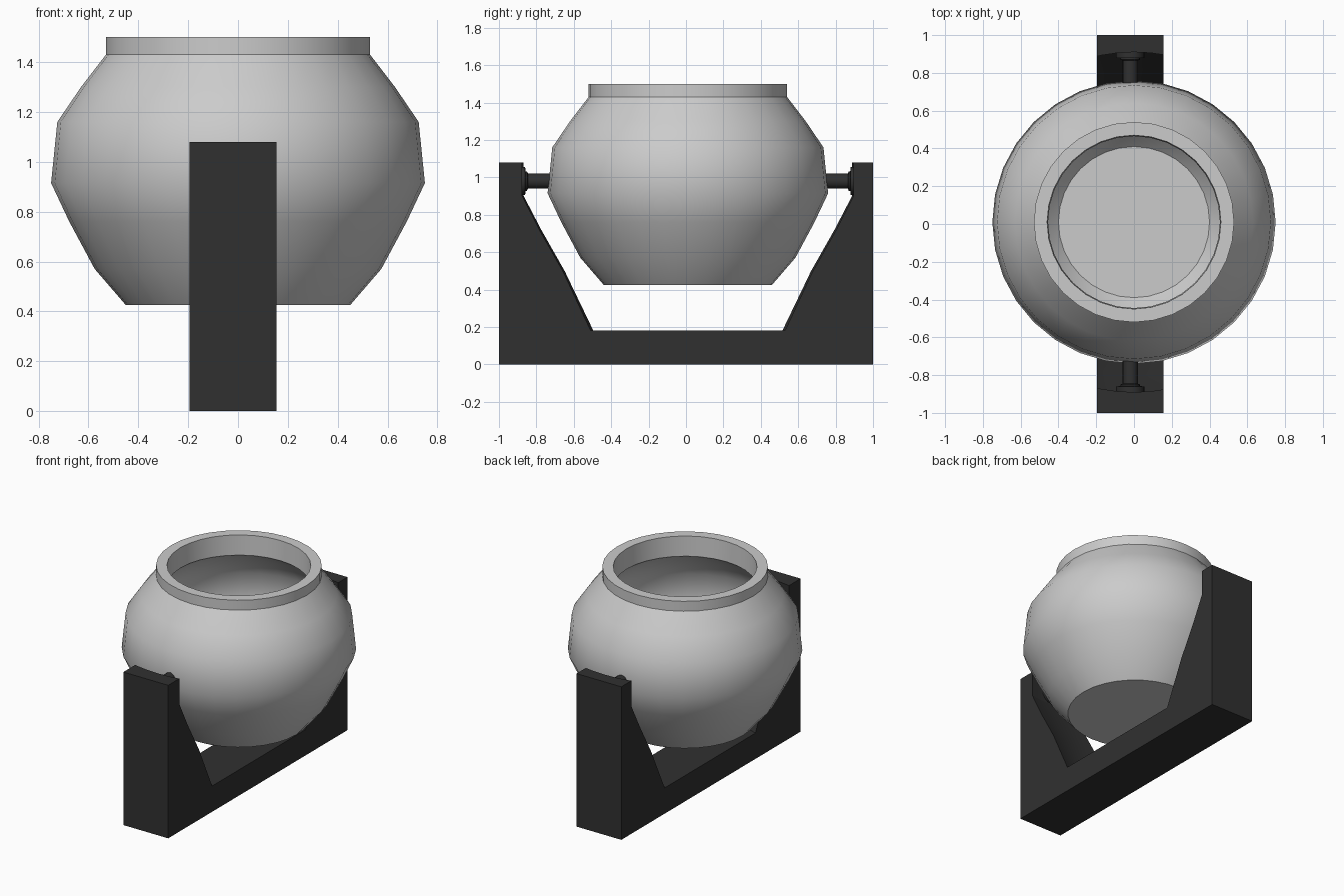
import bpy, bmesh, math
from mathutils import Matrix

if "Cube" in bpy.data.objects:
    bpy.data.objects.remove(bpy.data.objects["Cube"])

CY = 0.01  # the pot sits very slightly off centre

dark = bpy.data.materials.new("dark_metal")
dark.diffuse_color = (0.03, 0.03, 0.03, 1)
dark.use_nodes = True
dark.node_tree.nodes["Principled BSDF"].inputs["Base Color"].default_value = dark.diffuse_color


def lathe(name, profile, seg, matrix, smooth=None, mat=None):
    """Revolve (radius, height) points around z; profile ends are capped."""
    bm = bmesh.new()
    rings = []
    for r, z in profile:
        rings.append([bm.verts.new((r * math.cos(a), r * math.sin(a), z))
                      for a in (2 * math.pi * i / seg for i in range(seg))])
    for lo, hi in zip(rings, rings[1:]):
        for i in range(seg):
            j = (i + 1) % seg
            bm.faces.new((lo[i], lo[j], hi[j], hi[i]))
    bm.faces.new(rings[0][::-1])
    bm.faces.new(rings[-1])
    bm.transform(matrix)
    bmesh.ops.recalc_face_normals(bm, faces=bm.faces)
    me = bpy.data.meshes.new(name)
    bm.to_mesh(me)
    bm.free()
    ob = bpy.data.objects.new(name, me)
    bpy.context.collection.objects.link(ob)
    if mat:
        me.materials.append(mat)
    if smooth:
        shade(ob, smooth)
    return ob


def shade(ob, degrees):
    bpy.ops.object.select_all(action='DESELECT')
    ob.select_set(True)
    bpy.context.view_layer.objects.active = ob
    bpy.ops.object.shade_smooth_by_angle(angle=math.radians(degrees))


# Pot: outer wall up, over the rim, down the inside to the floor
pot = [(0.45, 0.425), (0.575, 0.57), (0.677, 0.76), (0.75, 0.915),
       (0.725, 1.16), (0.63, 1.30), (0.53, 1.43), (0.53, 1.50),
       (0.46, 1.50), (0.455, 1.36), (0.57, 1.27), (0.66, 1.14),
       (0.685, 0.925), (0.615, 0.78), (0.52, 0.61), (0.40, 0.485)]
lathe("pot", pot, 32, Matrix.Translation((0, CY, 0)), 36)

# Cradle: solid block hollowed by a revolved bowl shape
bpy.ops.mesh.primitive_cube_add(size=1, location=(-0.02, 0, 0.54))
cradle = bpy.context.object
cradle.name = "cradle"
cradle.scale = (0.35, 2, 1.08)
bpy.ops.object.transform_apply(location=True, scale=True)
cradle.data.materials.append(dark)
bowl = [(0.543, 0.182), (0.685, 0.495), (0.809, 0.72), (0.90, 0.90), (0.90, 1.3)]
cutter = lathe("bowl_cutter", bowl, 64, Matrix.Translation((0, CY, 0)), mat=dark)
cutter.hide_render = True
mod = cradle.modifiers.new("hollow", 'BOOLEAN')
mod.operation = 'DIFFERENCE'
mod.solver = 'EXACT'
mod.object = cutter
bpy.context.view_layer.objects.active = cradle
bpy.ops.object.modifier_apply(modifier="hollow")
bpy.data.objects.remove(cutter)
shade(cradle, 20)

# Pivot pins with stepped flanges, one on each side
pin = [(0.04, 0.70), (0.04, 0.855), (0.052, 0.86), (0.052, 0.868),
       (0.075, 0.87), (0.075, 0.93)]
for side, name in ((-1, "front_pin"), (1, "back_pin")):
    place = (Matrix.Translation((-0.02, CY, 0.98))
             @ Matrix.Rotation(-side * math.pi / 2, 4, 'X'))
    lathe(name, pin, 16, place, 30, dark)
